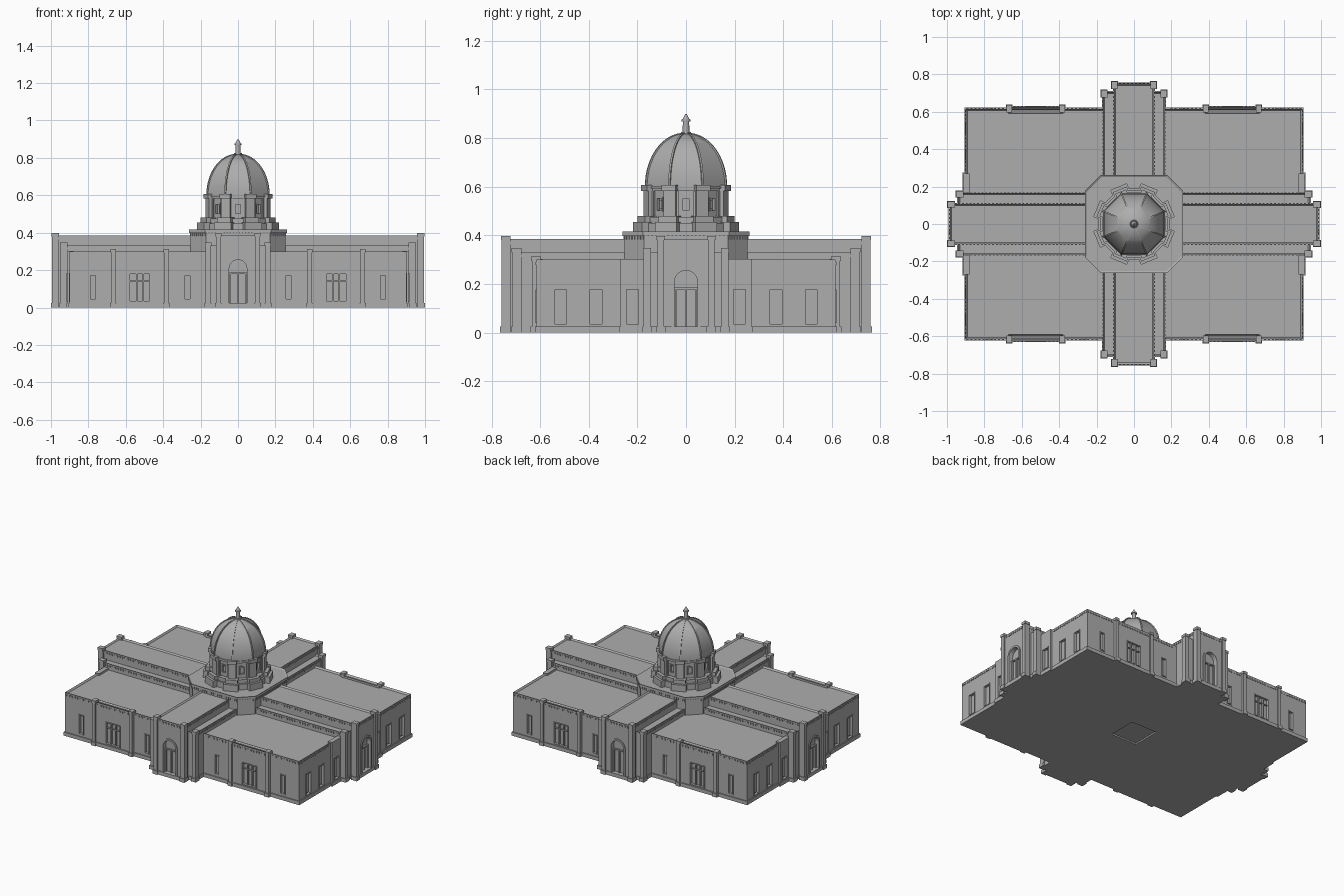
import bpy, bmesh, math
from mathutils import Matrix, Vector

cube = bpy.data.objects.get("Cube")
if cube:
    bpy.data.objects.remove(cube, do_unlink=True)

stone = bpy.data.materials.new("grey stone")
stone.use_nodes = True
GREY = (0.42, 0.42, 0.42, 1)
stone.diffuse_color = GREY
stone.node_tree.nodes["Principled BSDF"].inputs["Base Color"].default_value = GREY
stone.node_tree.nodes["Principled BSDF"].inputs["Roughness"].default_value = 0.8

parts = {}
SIGNS = (-1, 1)
QUADRANTS = [(a, b) for a in SIGNS for b in SIGNS]
OCT = math.pi / 8


def part(name):
    return parts.setdefault(name, bmesh.new())


def box(name, x, y, z, matrix=Matrix(), roof=0):
    """Box from (min, max) pairs; roof sinks the top behind a parapet."""
    bm = part(name)
    size = [b - a for a, b in (x, y, z)]
    mid = [(a + b) / 2 for a, b in (x, y, z)]
    m = matrix @ Matrix.Translation(mid) @ Matrix.Diagonal((*size, 1))
    verts = bmesh.ops.create_cube(bm, size=1, matrix=m)["verts"]
    if roof:
        sink_top(bm, {f for v in verts for f in v.link_faces}, roof)


def sink_top(bm, faces, depth):
    top = max(faces, key=lambda f: f.calc_center_median().z)
    bmesh.ops.inset_region(bm, faces=[top], thickness=0.012)
    bmesh.ops.translate(bm, verts=top.verts, vec=(0, 0, -depth))


def prism(name, points, vec, matrix=Matrix(), roof=0):
    """Extrude a closed outline along a vector."""
    bm = part(name)
    base = bm.faces.new([bm.verts.new(matrix @ Vector(p)) for p in points])
    out = bmesh.ops.extrude_face_region(bm, geom=[base], use_keep_orig=True)["geom"]
    verts = [g for g in out if isinstance(g, bmesh.types.BMVert)]
    bmesh.ops.translate(bm, verts=verts, vec=matrix.to_3x3() @ Vector(vec))
    faces = {f for v in verts for f in v.link_faces} | {base}
    bmesh.ops.recalc_face_normals(bm, faces=list(faces))
    if roof:
        sink_top(bm, faces, roof)


def facing(angle, dist, along=0):
    """Wall frame: local x runs along the wall, local y points out of it."""
    turn = Matrix.Rotation(angle - math.pi / 2, 4, "Z")
    return turn @ Matrix.Translation((along, dist, 0))


def octagon(name, apothem, z0, z1, top=None):
    k = 1 / math.cos(OCT)
    bmesh.ops.create_cone(part(name), cap_ends=True, segments=8, radius1=apothem * k,
                          radius2=(top or apothem) * k, depth=z1 - z0,
                          matrix=Matrix.Translation((0, 0, (z0 + z1) / 2)) @ Matrix.Rotation(OCT, 4, "Z"))


def dentils(name, p, q, z, h=0.012, step=0.02):
    p, q = Vector((*p, 0)), Vector((*q, 0))
    d = q - p
    n = int(d.length / step)
    turn = Matrix.Rotation(math.atan2(d.y, d.x), 4, "Z")
    for i in range(n):
        m = Matrix.Translation(p + d * (i + 0.5) / n) @ turn
        box(name, (-0.005, 0.005), (-0.004, 0.004), (z, z + h), m)


def pilaster(name, m, top, w=0.015):
    box(name, (-w + 0.003, w - 0.003), (-0.03, 0.007), (0, top - 0.012), m)
    box(name, (-w, w), (-0.03, 0.01), (top - 0.018, top), m)
    box(name, (-w - 0.002, w + 0.002), (-0.03, 0.013), (0, 0.025), m)


def window(m, w, z0, z1, lights=1, cut="window_cutter", depth=0.014):
    """Recess, raised surround and mullions."""
    box(cut, (-w, w), (-depth, 0.02), (z0, z1), m)
    t, y = 0.006, (-0.003, 0.004)
    for s in SIGNS:
        a, b = sorted((s * w, s * (w + t)))
        box("window_surrounds", (a, b), y, (z0 - t, z1 + t), m)
    for a in (z0 - t, z1):
        box("window_surrounds", (-w, w), y, (a, a + t), m)
    for i in range(1, lights):
        x = -w + 2 * w * i / lights
        box("window_mullions", (x - 0.004, x + 0.004), (-depth - 0.002, -0.002), (z0, z1), m)
    if lights > 1:
        z = z0 + (z1 - z0) * 0.72
        box("window_mullions", (-w, w), (-depth - 0.002, -0.004), (z, z + 0.005), m)
    else:
        box("window_mullions", (-w + 0.007, w - 0.007), (-depth - 0.002, -depth + 0.005),
            (z0 + 0.007, z1 - 0.007), m)


def arch(r, spring, foot, n=16):
    pts = [(r * math.cos(math.pi * i / n), 0, spring + r * math.sin(math.pi * i / n)) for i in range(n + 1)]
    return [(r, 0, foot)] + pts + [(-r, 0, foot)]


# Four corner blocks with projecting window bays
for sx, sy in QUADRANTS:
    flip = sx * sy
    quad = Matrix.Diagonal((sx, sy, 1, 1))
    span = lambda s, a, b: tuple(sorted((s * a, s * b)))
    box("corner_blocks", span(sx, 0.12, 0.9), span(sy, 0.12, 0.615), (0, 0.3), roof=0.012)
    box("plinth", span(sx, 0.1, 0.907), span(sy, 0.1, 0.622), (0, 0.025))
    box("window_bays", span(sx, 0.38, 0.67), span(sy, 0.59, 0.625), (0, 0.302), roof=0.008)
    box("plinth", span(sx, 0.37, 0.68), span(sy, 0.59, 0.632), (0, 0.025))
    box("side_returns", span(sx, 0.88, 0.912), span(sy, 0.15, 0.27), (0, 0.302))
    box("plinth", span(sx, 0.88, 0.918), span(sy, 0.15, 0.276), (0, 0.025))
    front, side = sy * math.pi / 2, (0 if sx > 0 else math.pi)
    for x in (0.27, 0.775):
        window(facing(front, 0.615, flip * x), 0.014, 0.045, 0.17)
    window(facing(front, 0.625, flip * 0.525), 0.052, 0.035, 0.18, 3)
    for x in (0.383, 0.667):
        pilaster("bay_pilasters", facing(front, 0.627, flip * x), 0.312)
    for y, d in ((0.22, 0.912), (0.37, 0.9), (0.515, 0.9)):
        window(facing(side, d, -flip * y), 0.024, 0.036, 0.178)
    for a, b, y in ((0.19, 0.365, 0.615), (0.4, 0.65, 0.625), (0.69, 0.9, 0.615)):
        dentils("wall_dentils", (sx * a, sy * y), (sx * b, sy * y), 0.278)
    dentils("wall_dentils", (sx * 0.9, sy * 0.28), (sx * 0.9, sy * 0.615), 0.278)

# Four wings: tall nave, lower aisles and an arched portal
for k in range(4):
    ang = k * math.pi / 2
    end = 0.75 if k % 2 else 0.985
    low = end - 0.045
    m = facing(ang, 0)
    box("naves", (-0.108, 0.108), (0.15, end), (0, 0.385), m, roof=0.01)
    box("plinth", (-0.113, 0.113), (0.1, end + 0.007), (0, 0.025), m)
    box("aisles", (-0.165, 0.165), (0.15, low), (0, 0.332), m, roof=0.01)
    box("plinth", (-0.17, 0.17), (0.1, low + 0.007), (0, 0.025), m)
    for s in SIGNS:
        pilaster("wing_pilasters", facing(ang, end + 0.002, s * 0.104), 0.398, 0.017)
        pilaster("wing_pilasters", facing(ang, low + 0.002, s * 0.16), 0.347, 0.017)
        for x, far, z in ((0.108, end, 0.363), (0.165, low, 0.31)):
            p, q = m @ Vector((s * x, 0.26, 0)), m @ Vector((s * x, far - 0.02, 0))
            dentils("wing_dentils", p.xy, q.xy, z)
    p, q = m @ Vector((-0.085, end, 0)), m @ Vector((0.085, end, 0))
    dentils("wing_dentils", p.xy, q.xy, 0.363)
    # Portal recess, surround and doors
    face = facing(ang, end)
    prism("portal_cutter", arch(0.047, 0.208, 0.02), (0, 0.05, 0), face @ Matrix.Translation((0, -0.025, 0)))
    ring = arch(0.06, 0.208, 0.02) + arch(0.047, 0.208, 0.02)[::-1]
    prism("portal_surrounds", ring, (0, 0.008, 0), face @ Matrix.Translation((0, -0.002, 0)))
    box("portal_doors", (-0.047, 0.047), (-0.027, -0.014), (0.178, 0.186), face)
    for x in (-0.042, 0, 0.042):
        box("portal_doors", (x - 0.004, x + 0.004), (-0.027, -0.014), (0.02, 0.178), face)

# Crossing: square block with cut corners and a ribbed band
def cut_square(r, c):
    return [(r, -c), (r, c), (c, r), (-c, r), (-r, c), (-r, -c), (-c, -r), (c, -r)]

corners = cut_square(0.253, 0.172)
prism("crossing", [(x, y, 0.01) for x, y in corners], (0, 0, 0.395), roof=0.002)
prism("crossing_cornice", [(x, y, 0.398) for x, y in cut_square(0.262, 0.177)], (0, 0, 0.018), roof=0.006)
for i, p in enumerate(corners):
    dentils("crossing_dentils", p, corners[i - 1], 0.382, 0.016, 0.016)

# Drum with corner piers and small windows
octagon("drum_base", 0.19, 0.4, 0.45)
octagon("drum_base", 0.178, 0.45, 0.475)
octagon("drum", 0.152, 0.47, 0.59)
octagon("drum_cornice", 0.162, 0.582, 0.604)
octagon("drum_cornice", 0.168, 0.592, 0.6)
for i in range(8):
    m = facing(i * OCT * 2 + OCT, 0)
    for w, r, z0, z1 in ((0.048, 0.216, 0.4, 0.455), (0.04, 0.2, 0.45, 0.48),
                         (0.026, 0.178, 0.47, 0.59), (0.031, 0.187, 0.582, 0.606)):
        box("drum_piers", (-w, w), (0.1, r), (z0, z1), m)
    face = facing(i * OCT * 2, 0.152)
    window(face, 0.013, 0.503, 0.552, cut="drum_cutter", depth=0.01)
    for s in SIGNS:
        box("drum_piers", (s * 0.035 - 0.006, s * 0.035 + 0.006), (-0.01, 0.008), (0.47, 0.59), face)

# Eight-sided dome with ribs
profile = [(0.163 * math.cos(t), 0.6 + 0.22 * math.sin(t)) for t in [i * math.pi * 0.47 / 14 for i in range(15)]]
for (r0, z0), (r1, z1) in zip(profile, profile[1:]):
    octagon("dome", r0, z0, z1, r1)
dome = part("dome")
bmesh.ops.delete(dome, geom=[f for f in dome.faces if len(f.verts) == 8], context="FACES_ONLY")
bmesh.ops.remove_doubles(dome, verts=dome.verts[:], dist=0.0003)
k = 1 / math.cos(OCT)
for i in range(8):
    outer = [(0, r * k + 0.005, z + 0.002) for r, z in profile]
    inner = [(0, max(r * k - 0.008, 0.004), z - 0.004) for r, z in profile[::-1]]
    prism("dome_ribs", outer + inner, (0.008, 0, 0), facing(i * OCT * 2 + OCT, 0, -0.004))

# Lantern
for r0, r1, z0, z1 in ((0.026, 0.02, 0.805, 0.825), (0.014, 0.013, 0.82, 0.87),
                       (0.018, 0.018, 0.868, 0.876), (0.015, 0.008, 0.876, 0.89), (0.008, 0.002, 0.89, 0.9)):
    bmesh.ops.create_cone(part("lantern"), cap_ends=True, segments=16, radius1=r0, radius2=r1, depth=z1 - z0,
                          matrix=Matrix.Translation((0, 0, (z0 + z1) / 2)))

# Turn the parts into objects
objs = {}
for name, bm in parts.items():
    bmesh.ops.recalc_face_normals(bm, faces=bm.faces[:])
    mesh = bpy.data.meshes.new(name)
    bm.to_mesh(mesh)
    bm.free()
    mesh.materials.append(stone)
    objs[name] = bpy.data.objects.new(name, mesh)
    bpy.context.collection.objects.link(objs[name])

# Cut the window and portal recesses
for target, cutter in (("corner_blocks", "window_cutter"), ("window_bays", "window_cutter"),
                       ("side_returns", "window_cutter"), ("naves", "portal_cutter"), ("drum", "drum_cutter")):
    mod = objs[target].modifiers.new("recesses", "BOOLEAN")
    mod.object, mod.solver = objs[cutter], "EXACT"
    objs[cutter].hide_render = True
    bpy.context.view_layer.objects.active = objs[target]
    bpy.ops.object.modifier_apply(modifier=mod.name)
for cutter in ("window_cutter", "portal_cutter", "drum_cutter"):
    bpy.data.objects.remove(objs.pop(cutter), do_unlink=True)

# Smooth the round parts, keep edges sharp
bpy.ops.object.select_all(action="DESELECT")
for name in ("dome", "lantern"):
    objs[name].select_set(True)
    bpy.context.view_layer.objects.active = objs[name]
bpy.ops.object.shade_smooth_by_angle(angle=math.radians(25))
